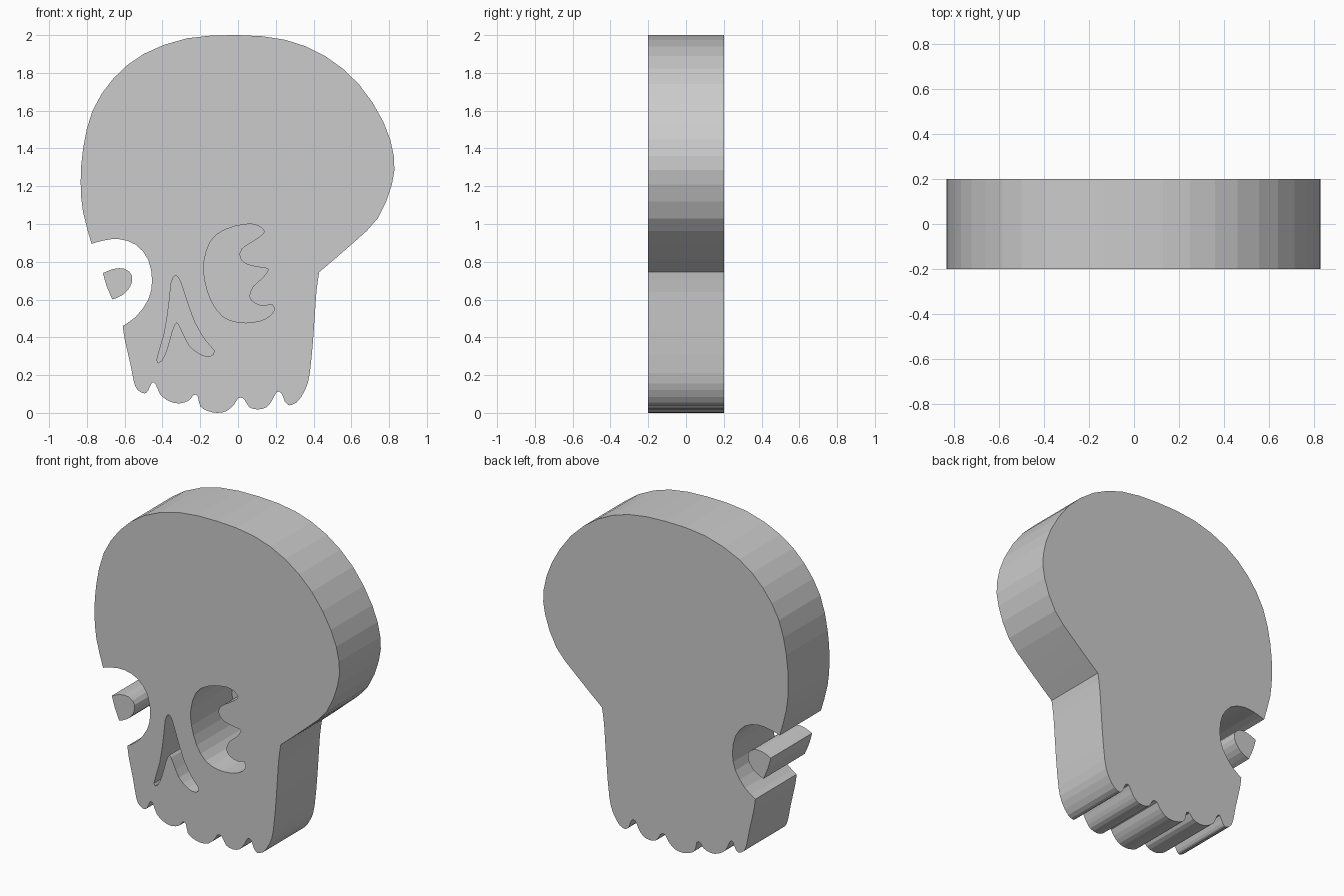
import bpy, bmesh
from mathutils import Vector

if "Cube" in bpy.data.objects:
    bpy.data.objects.remove(bpy.data.objects["Cube"])

HALF = 0.2  # half thickness

# Outline strokes in hundredths (x, z); strokes meet at sharp corners
cranium = [(-77.5, 89.5), (-82, 106), (-83.3, 122), (-82, 140), (-77, 160), (-66, 177), (-50, 190),
           (-27, 198.3), (0, 200), (25, 197.5), (46, 189), (64, 174), (77, 154), (82.5, 136),
           (81.5, 121), (74, 103), (61, 90), (43, 74.5)]
jaw_side = [(43, 74.5), (41.5, 64), (40, 42), (38, 21), (35.5, 12), (31, 5.5), (27, 4)]
teeth = [(27, 4), (24.8, 6), (23, 10.5), (20.5, 11), (18, 6.5), (15, 3), (10.5, 1.8), (6, 3), (3.5, 7),
         (2, 8), (0, 7.7), (-2, 4.5), (-6, 1), (-11, 0), (-16, 1), (-20, 3.5), (-21.3, 8.8),
         (-23.5, 9.5), (-26, 6.5), (-31, 5), (-36, 6), (-41, 9.5), (-43.5, 15), (-45.5, 16),
         (-47.5, 12), (-49.5, 10.3), (-53, 12), (-55, 16), (-57, 26), (-60, 39), (-61, 46)]
side_socket = [(-61, 46), (-54, 51), (-47.5, 60), (-45.5, 70), (-47.5, 81), (-54, 89), (-63, 92),
               (-71, 91.3), (-77.5, 89.5)]
eye = [(13.3, 97.3), (9, 99.7), (3, 99.7), (-7, 97), (-14.5, 91), (-18, 80), (-17.5, 70), (-14, 59),
       (-8, 51), (0, 48), (8, 48), (15, 50), (19, 54), (18, 57.5), (14, 56.5), (9, 58), (6, 61.5),
       (8, 67), (13, 71.5), (16, 76), (12, 77), (5, 78.5), (1, 82), (2, 87), (8, 91), (13.3, 94.8)]
nose = [(-33.5, 72.5), (-35.3, 69), (-36.5, 58), (-39, 42), (-43, 28), (-40.5, 27.5), (-37.5, 34),
        (-35, 43), (-32.5, 48), (-30, 44), (-26, 36), (-20, 31), (-14.5, 30), (-12.7, 33),
        (-17, 38), (-23, 48), (-28, 62), (-30.5, 69.5), (-32, 72)]
pupil_curve = [(-71.5, 74), (-66, 76.2), (-60, 76.3), (-56, 72.5), (-57, 67), (-61, 62.5), (-66.5, 60)]
pupil_edge = [(-66.5, 60), (-69.5, 67), (-71.5, 74)]


def smooth(pts, steps=2, closed=False):
    """Catmull-Rom stroke; the last point is left out so strokes can be joined."""
    p = [Vector(q) / 100 for q in pts]
    n = len(p)
    out = []
    for i in range(n if closed else n - 1):
        if closed:
            a, b, c, d = (p[(i + k) % n] for k in (-1, 0, 1, 2))
        else:
            a, b, c, d = p[max(i - 1, 0)], p[i], p[i + 1], p[min(i + 2, n - 1)]
        for s in range(steps):
            t = s / steps
            out.append((2 * b + (c - a) * t + (2 * a - 5 * b + 4 * c - d) * t * t
                        + (3 * b - a - 3 * c + d) * t ** 3) / 2)
    return out


def slab(name, outline, recesses=()):
    """Thick plate; recesses open at the front and are closed by the back face."""
    bm = bmesh.new()
    front_edges, back_edges = [], []
    for k, loop in enumerate([outline, *recesses]):
        f = [bm.verts.new((q.x, -HALF, q.y)) for q in loop]
        b = [bm.verts.new((q.x, HALF, q.y)) for q in loop]
        for i in range(len(loop)):
            quad = [f[i - 1], f[i], b[i], b[i - 1]]
            bm.faces.new(quad)
            front_edges.append(bm.edges.get((f[i - 1], f[i])))
            back_edges.append((k, bm.edges.get((b[i - 1], b[i]))))
    bmesh.ops.triangle_fill(bm, edges=front_edges, use_beauty=True, normal=(0, -1, 0))
    # Fill the back across the recesses so their floors are closed
    for k in range(len(recesses) + 1):
        bmesh.ops.triangle_fill(bm, edges=[e for j, e in back_edges if j == 0 or (k == 0)]
                                if k == 0 else [e for j, e in back_edges if j == k],
                                use_beauty=True, normal=(0, 1, 0))
    bmesh.ops.recalc_face_normals(bm, faces=bm.faces)
    mesh = bpy.data.meshes.new(name)
    bm.to_mesh(mesh)
    bm.free()
    obj = bpy.data.objects.new(name, mesh)
    bpy.context.collection.objects.link(obj)
    return obj


# Skull plate with eye and nose recesses
skull = smooth(cranium) + smooth(jaw_side) + smooth(teeth) + smooth(side_socket)
slab("skull", skull, [smooth(eye, closed=True), smooth(nose, closed=True)])

# Loose piece inside the side eye socket
slab("socket_piece", smooth(pupil_curve) + smooth(pupil_edge))
